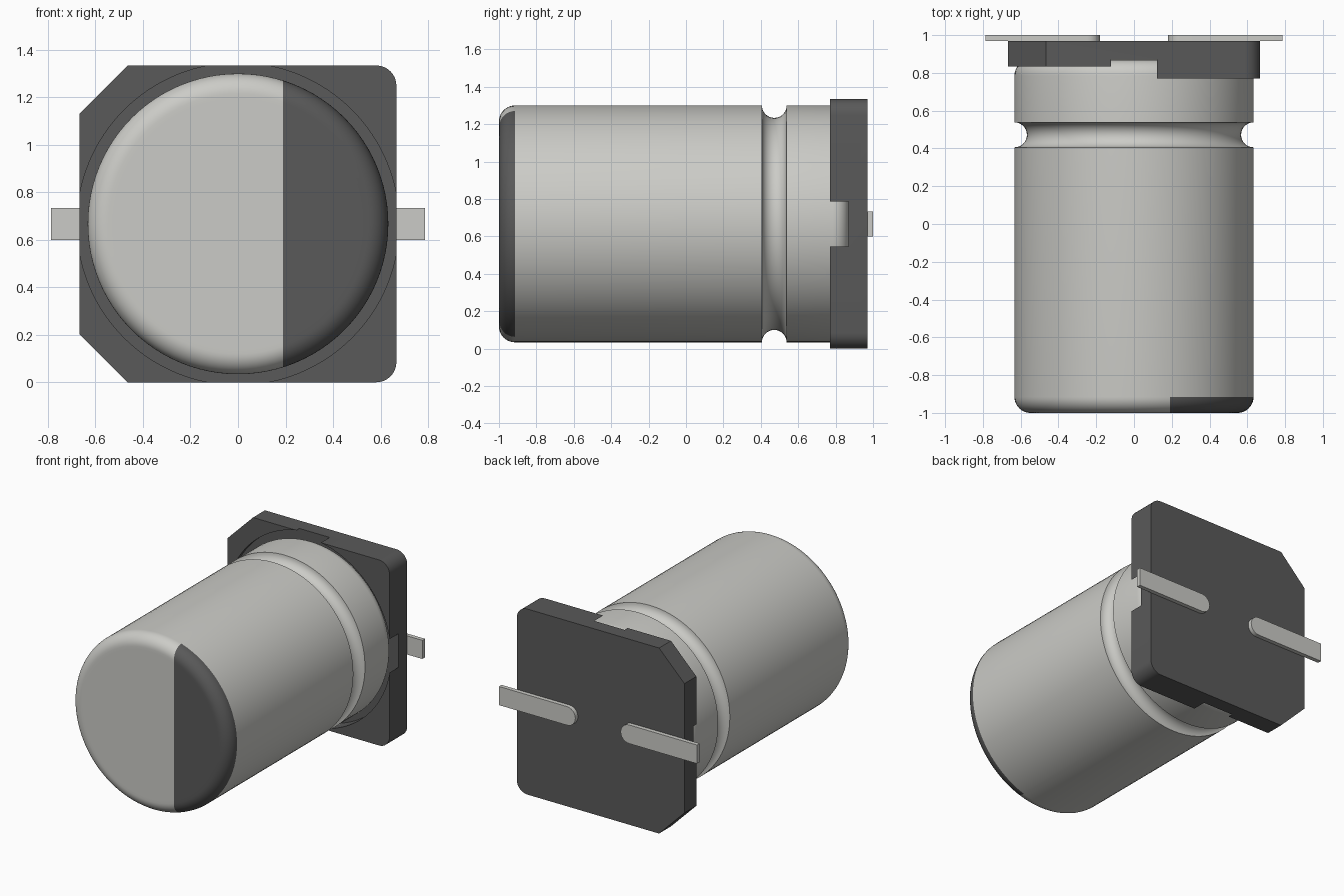
import bpy, bmesh
from math import sin, cos, pi, radians
from mathutils import Matrix

if "Cube" in bpy.data.objects:
    bpy.data.objects.remove(bpy.data.objects["Cube"])

CZ, R = 0.667, 0.633           # axis height, can radius
H = 0.667                      # half width of the base


def material(name, v):
    m = bpy.data.materials.new(name)
    m.diffuse_color = (*v, 1)
    m.use_nodes = True
    m.node_tree.nodes["Principled BSDF"].inputs["Base Color"].default_value = m.diffuse_color
    return m


METAL = material("metal", (0.6, 0.6, 0.57))
DARK = material("dark_plastic", (0.1, 0.1, 0.1))


def make_object(name, bm, *mats):
    bmesh.ops.recalc_face_normals(bm, faces=bm.faces)
    me = bpy.data.meshes.new(name)
    bm.to_mesh(me)
    bm.free()
    ob = bpy.data.objects.new(name, me)
    bpy.context.collection.objects.link(ob)
    for m in mats:
        me.materials.append(m)
    return ob


def smooth(ob):
    bpy.ops.object.select_all(action='DESELECT')
    bpy.context.view_layer.objects.active = ob
    ob.select_set(True)
    bpy.ops.object.shade_smooth_by_angle(angle=radians(30))


def arc(cx, cy, r, a0, a1, n):
    return [(cx + r * cos(radians(a0 + (a1 - a0) * i / n)),
             cy + r * sin(radians(a0 + (a1 - a0) * i / n))) for i in range(n + 1)]


def prism(name, outline, y0, y1, *mats):
    """Extrude an (x, z) outline, z measured from the axis, along y."""
    bm = bmesh.new()
    f = bm.faces.new([bm.verts.new((x, y0, z + CZ)) for x, z in outline])
    ext = bmesh.ops.extrude_face_region(bm, geom=[f])
    for v in ext["geom"]:
        if isinstance(v, bmesh.types.BMVert):
            v.co.y = y1
    return make_object(name, bm, *mats)


# Can: turned profile (radius, y) with rounded ends and a crimp groove
F = 0.085
profile = [(0, -1), (R - F - 0.02, -1)]
profile += arc(R - F, -1 + F, F, -90, 0, 10)
profile += arc(R, 0.472, 0.066, 270, 90, 16)
profile += arc(R - F, 0.87 - F, F, 0, 90, 8) + [(0, 0.87)]
bm = bmesh.new()
vs = [bm.verts.new((r, y, CZ)) for r, y in profile]
es = [bm.edges.new(p) for p in zip(vs, vs[1:])]
bmesh.ops.spin(bm, geom=vs + es, cent=(0, 0, CZ), axis=(0, 1, 0),
               angle=2 * pi, steps=96)
bmesh.ops.remove_doubles(bm, verts=bm.verts, dist=1e-5)

# Polarity mark: dark strip on the rounded front end
front = [f for f in bm.faces if f.calc_center_median().y < -1 + F]
geom = set(front) | {e for f in front for e in f.edges} | {v for f in front for v in f.verts}
bmesh.ops.bisect_plane(bm, geom=list(geom), dist=1e-5,
                       plane_co=(0.19, 0, 0), plane_no=(1, 0, 0))
for f in bm.faces:
    c = f.calc_center_median()
    if c.y < -1 + F and c.x > 0.19:
        f.material_index = 1
smooth(make_object("can", bm, METAL, DARK))

# Base: square block with two cut and two rounded corners
rc = 0.085
outline = [(-0.465, H), (-H, 0.465), (-H, -0.465), (-0.465, -H)]
outline += arc(H - rc, -H + rc, rc, -90, 0, 8)
outline += arc(H - rc, H - rc, rc, 0, 90, 8)
base = prism("base", outline, 0.77, 0.97, DARK)

# Cutters: round seat for the can, and lower rim on the chamfered half
cutters = [prism("seat_cutter", arc(0, 0, 0.678, 0, 360 - 360 / 128, 127), 0.5, 0.87, DARK),
           prism("rim_cutter", [(-1, -1), (0, -1), (0, 1), (-1, 1)], 0.5, 0.835, DARK)]
bpy.context.view_layer.objects.active = base
for c in cutters:
    mod = base.modifiers.new(c.name, 'BOOLEAN')
    mod.operation = 'DIFFERENCE'
    mod.solver = 'EXACT'
    mod.object = c
    bpy.ops.object.modifier_apply(modifier=mod.name)
    bpy.data.objects.remove(c)
smooth(base)

# Leads: flat strips with rounded inner ends
w = 0.067
for side, s in (("left", -1), ("right", 1)):
    pts = [(0.787, -w), (0.787, w)] + arc(0.18 + w, 0, w, 90, 270, 12)
    smooth(prism(side + "_lead", [(s * x, z) for x, z in pts], 0.97, 1.0, METAL))
